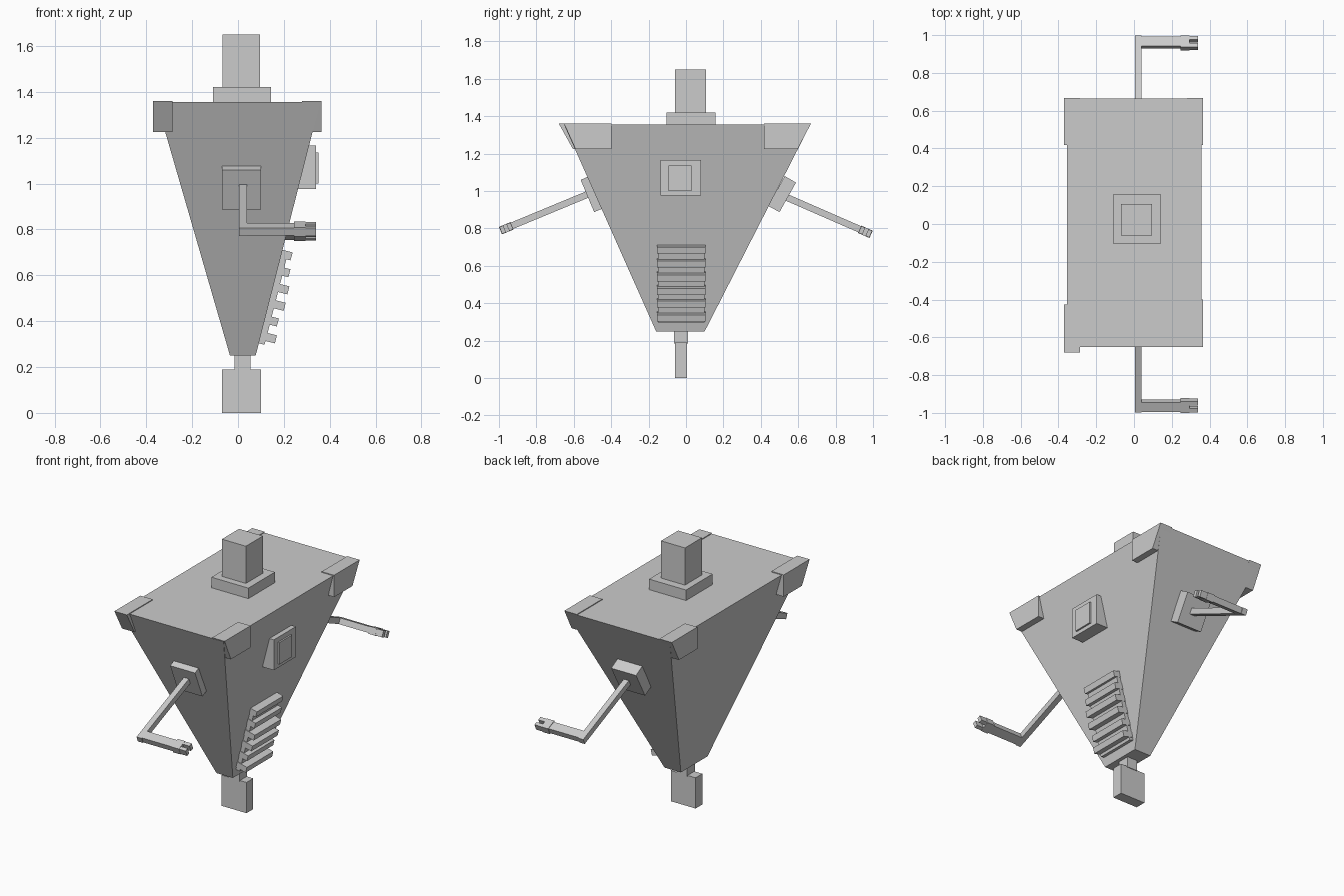
import bpy
from mathutils import Vector

if "Cube" in bpy.data.objects:
    bpy.data.objects.remove(bpy.data.objects["Cube"])


def mesh(name, verts, faces):
    me = bpy.data.meshes.new(name)
    me.from_pydata(verts, [], faces)
    ob = bpy.data.objects.new(name, me)
    bpy.context.collection.objects.link(ob)
    # make all normals point outward
    import bmesh
    bm = bmesh.new()
    bm.from_mesh(me)
    bmesh.ops.recalc_face_normals(bm, faces=bm.faces)
    bm.to_mesh(me)
    bm.free()
    return ob


def loft(name, a, b):
    """Closed solid between two matching loops of points."""
    n = len(a)
    faces = [tuple(range(n)), tuple(range(n, 2 * n))]
    faces += [(i, (i + 1) % n, n + (i + 1) % n, n + i) for i in range(n)]
    return mesh(name, a + b, faces)


def rect(x0, x1, y0, y1, z):
    return [(x0, y0, z), (x1, y0, z), (x1, y1, z), (x0, y1, z)]


def box(name, x0, x1, y0, y1, z0, z1):
    return loft(name, rect(x0, x1, y0, y1, z0), rect(x0, x1, y0, y1, z1))


def prism_x(name, yz, x0, x1):
    return loft(name, [(x0, y, z) for y, z in yz], [(x1, y, z) for y, z in yz])


def prism_y(name, xz, y0, y1):
    return loft(name, [(x, y0, z) for x, z in xz], [(x, y1, z) for x, z in xz])


# tapered body
loft("body", rect(-0.035, 0.077, -0.16, 0.10, 0.25),
     rect(-0.355, 0.358, -0.652, 0.665, 1.355))

# wedge-shaped corner caps
for side, x0, x1, sh in (("left", -0.37, -0.285, 0.0), ("right", 0.28, 0.365, 0.028)):
    prism_x(side + "_front_corner",
            [(-0.68 + sh, 1.36), (-0.605 + sh / 2, 1.225),
             (-0.427 + sh, 1.225), (-0.427 + sh, 1.36)], x0, x1)
    prism_x(side + "_back_corner",
            [(0.668, 1.36), (0.597, 1.225), (0.418, 1.225), (0.418, 1.36)], x0, x1)

# stem on top, neck and foot below
box("stem_base", -0.11, 0.143, -0.103, 0.157, 1.34, 1.42)
box("stem", -0.068, 0.096, -0.06, 0.107, 1.40, 1.65)
box("neck", -0.015, 0.055, -0.065, 0.01, 0.185, 0.26)
box("foot", -0.07, 0.10, -0.06, 0.006, 0.0, 0.19)

# eye on the right face
box("eye_frame", 0.262, 0.34, -0.135, 0.08, 0.977, 1.165)
box("eye_lens", 0.30, 0.35, -0.093, 0.03, 1.0, 1.135)

# ribbed grille following the slope of the right face
origin, up, out = Vector((0.077, 0.25)), Vector((0.247, 0.969)), Vector((0.969, -0.247))


def grille_part(name, a0, a1, depth, y0, y1):
    pts = [origin + up * a + out * d
           for a, d in ((a0, -0.01), (a1, -0.01), (a1, depth), (a0, depth))]
    prism_y(name, pts, y0, y1)


grille_part("grille_back", 0.055, 0.472, 0.026, -0.15, 0.10)
for i, depth in enumerate((0.068, 0.058, 0.07, 0.068, 0.054, 0.045)):
    a = 0.072 + i * 0.0735
    grille_part("grille_rib_%d" % (i + 1), a, a + 0.036, depth, -0.155, 0.103)

# shoulder plates lying on the front and back faces
prism_x("front_shoulder", [(-0.563, 1.059), (-0.524, 1.077), (-0.449, 0.905), (-0.491, 0.887)],
        -0.07, 0.10)
prism_x("back_shoulder", [(0.528, 1.08), (0.588, 1.045), (0.50, 0.887), (0.44, 0.92)],
        -0.07, 0.10)


# bent arms: u runs from the tip back to the body, v is across the arm
def arm(name, tip, u, v):
    tip, u, v = Vector(tip), Vector(u).normalized(), Vector(v).normalized()

    def part(label, u0, u1, v0, v1, x0, x1):
        pts = [tip + u * a + v * b for a, b in ((u0, v0), (u1, v0), (u1, v1), (u0, v1))]
        prism_x(name + label, pts, x0, x1)

    part("_upper_arm", 0.0, 0.53, 0.002, 0.038, 0.005, 0.04)
    part("_forearm", 0.004, 0.06, 0.002, 0.038, 0.006, 0.26)
    part("_hand", 0.0, 0.067, -0.001, 0.042, 0.245, 0.295)
    part("_outer_finger", 0.002, 0.024, 0.001, 0.04, 0.29, 0.34)
    part("_inner_finger", 0.043, 0.066, 0.001, 0.04, 0.29, 0.34)


arm("front", (-1.0, 0.807), (0.924, 0.383), (0.383, -0.924))
arm("back", (0.998, 0.787), (-0.917, 0.4), (-0.4, -0.917))
